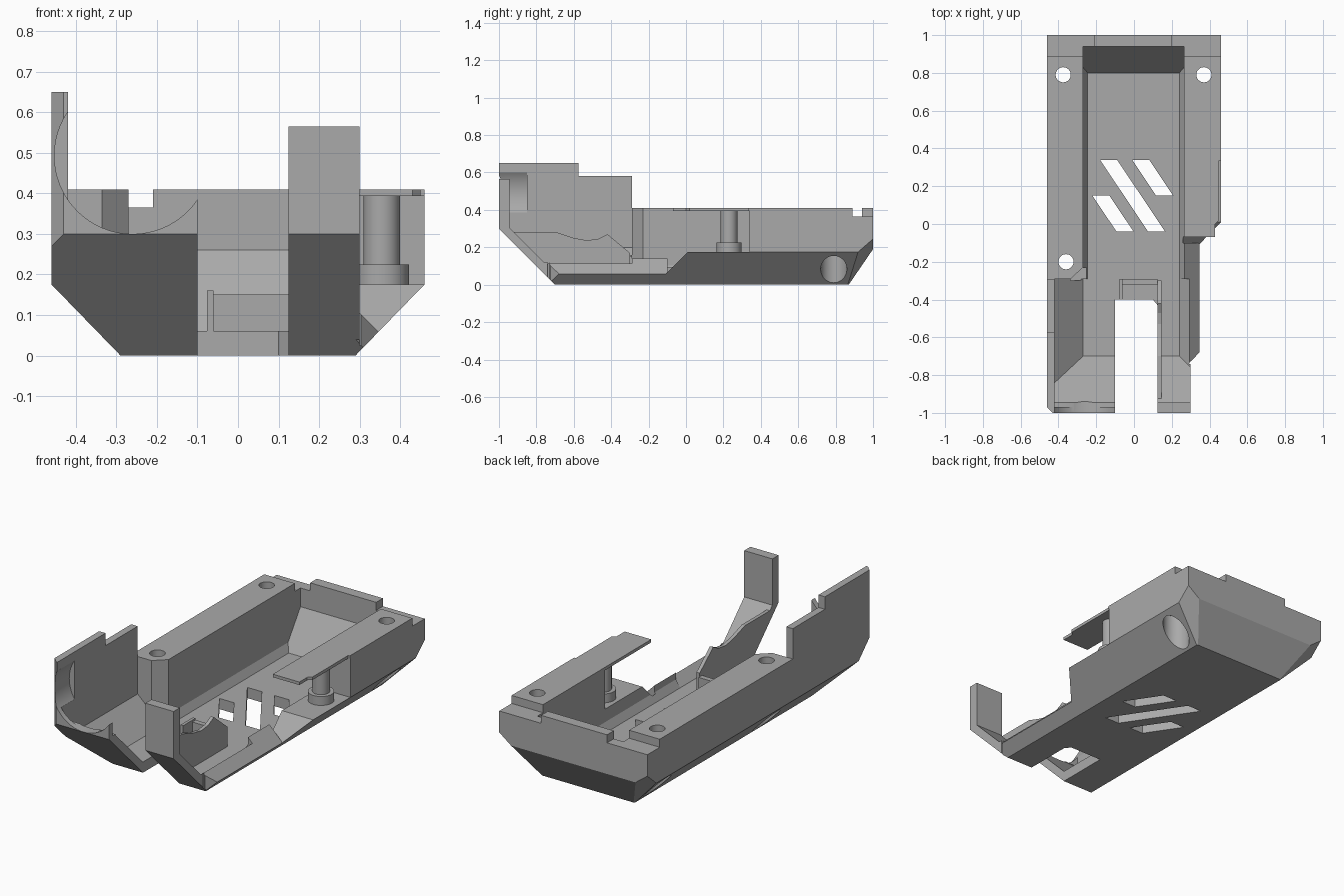
import bpy
import bmesh
from mathutils import Vector

cube = bpy.data.objects.get("Cube")
if cube:
    bpy.data.objects.remove(cube, do_unlink=True)

grey = bpy.data.materials.new("plain grey")
grey.use_nodes = True
GREY = (0.4, 0.4, 0.4, 1)
grey.diffuse_color = GREY
grey.node_tree.nodes["Principled BSDF"].inputs["Base Color"].default_value = GREY


def to_object(name, bm):
    bmesh.ops.recalc_face_normals(bm, faces=bm.faces)
    mesh = bpy.data.meshes.new(name)
    bm.to_mesh(mesh)
    bm.free()
    mesh.materials.append(grey)
    ob = bpy.data.objects.new(name, mesh)
    bpy.context.collection.objects.link(ob)
    return ob


def block(name, lo, hi, planes=()):
    """Box trimmed by planes, each (point, outward normal)."""
    bm = bmesh.new()
    bmesh.ops.create_cube(bm, size=1)
    for v in bm.verts:
        v.co = [lo[i] if v.co[i] < 0 else hi[i] for i in range(3)]
    for co, no in planes:
        geom = bm.verts[:] + bm.edges[:] + bm.faces[:]
        bmesh.ops.bisect_plane(bm, geom=geom, plane_co=co, plane_no=no, clear_outer=True)
        bmesh.ops.holes_fill(bm, edges=[e for e in bm.edges if e.is_boundary])
    return to_object(name, bm)


def prism(name, axis, points, lo, hi):
    """Outline in the two other axes, extruded along one axis."""
    bm = bmesh.new()
    verts = []
    for p in points:
        co = list(p)
        co.insert(axis, lo)
        verts.append(bm.verts.new(co))
    face = bm.faces.new(verts)
    new = bmesh.ops.extrude_face_region(bm, geom=[face])["geom"]
    shift = Vector((0, 0, 0))
    shift[axis] = hi - lo
    bmesh.ops.translate(bm, vec=shift, verts=[g for g in new if isinstance(g, bmesh.types.BMVert)])
    return to_object(name, bm)


def rod(name, x, y, r, z0, z1):
    bpy.ops.mesh.primitive_cylinder_add(vertices=48, radius=r, depth=z1 - z0,
                                        location=(x, y, (z0 + z1) / 2))
    ob = bpy.context.object
    ob.name = name
    ob.data.materials.append(grey)
    return ob


def cut(target, cutter, operation="DIFFERENCE"):
    mod = target.modifiers.new("cut", "BOOLEAN")
    mod.operation = operation
    mod.solver = "EXACT"
    mod.object = cutter
    bpy.context.view_layer.objects.active = target
    bpy.ops.object.modifier_apply(modifier=mod.name)
    bpy.data.objects.remove(cutter, do_unlink=True)


# Outer body with sloping underside and trimmed corners
hull = [((-.29, 0, 0), (-.175, 0, -.17)), ((.29, 0, 0), (.175, 0, -.17)),
        ((0, -.7, 0), (0, -1, -1)), ((0, .87, 0), (0, .19, -.13)),
        ((-.46, -.97, 0), (-1, -1, 0))]
for s in (-1, 1):
    a, b, c = Vector((s * .46, .92, .175)), Vector((s * .29, .865, 0)), Vector((s * .40, 1, .2))
    n = (b - a).cross(c - a)
    hull.append((a, n if n.y > 0 else -n))
shell = block("shell", (-.46, -1, 0), (.46, 1, .65), hull)

# Main bay and front bay
cut(shell, block("main_bay", (-.27, -.3, .06), (.265, .94, 2),
                 [((0, .8, .06), (0, .2, -.14)), ((-.245, 0, .06), (-1, 0, -.6)),
                  ((.24, 0, .06), (1, 0, -.6))]))
cut(shell, block("front_bay", (-.42, -.945, .06), (.265, -.29, 2),
                 [((-.27, 0, .06), (-.14, 0, -.15)), ((0, -.7, .06), (0, -1, -1)),
                  ((.24, 0, .06), (1, 0, -1))]))
cut(shell, block("front_bay_side", (.2, -.945, .06), (.4, -.29, 2),
                 [((0, -.7, .06), (0, -1, -1)), ((.24, 0, .06), (1, 0, -1))]))
cut(shell, prism("bay_corner", 2, [(-.335, -.3), (-.335, -.29), (-.27, -.23), (-.2, -.23), (-.2, -.3)], .07, 2))
cut(shell, block("thin_front", (-.42, -.97, .31), (-.05, -.9, 2)))

# Open right side: low edge, ramp and gap under the top plate
cut(shell, block("low_edge", (.2, -.73, -.1), (1, -.07, 2),
                 [((.345, 0, .06), (-1, 0, -1)), ((0, -.1, .065), (0, 1, -1))]))
cut(shell, prism("side_gap", 0, [(-.1, .065), (.01, .175), (.34, .175), (.34, .393), (-.1, .393)], .26, 1))
cut(shell, block("front_trim", (.3, -2, -1), (1, -.725, 2)))
cut(shell, prism("edge_chamfer", 2, [(.29, -.74), (.355, -.67), (.5, -.67), (.5, -.74)], -1, 2))
cut(shell, prism("plate_trim", 2, [(.43, -.2), (.43, 0), (.45, .02), (.45, .335), (.6, .335), (.6, -.2)], .3, .5))

# Stepped top heights
cut(shell, block("rear_top", (-2, -.29, .41), (2, 2, 2)))
cut(shell, block("wall_step", (-2, -.575, .58), (-.3, 0, 2)))
cut(shell, block("front_left_top", (-.42, -2, .385), (-.05, -.9, 2)))
cut(shell, block("column_top", (0, -2, .565), (2, -.9, 2)))
for lo, hi in ((-2, -.21), (.2, 2)):
    cut(shell, block("rear_ledge", (lo, .89, .365), (hi, 2, 2)))

# Front slot and round scoop in the front wall
cut(shell, prism("slot", 2, [(-.1, -2), (.125, -2), (.125, -.43), (.1, -.4), (-.1, -.4)], -1, 2))
bpy.ops.mesh.primitive_cylinder_add(vertices=64, radius=.193, depth=.3,
                                    location=(-.26, -1, .493), rotation=(1.570796, 0, 0))
cut(shell, bpy.context.object)

# Screw holes with recesses below
for x, y in ((-.375, .79), (.37, .79), (-.36, -.2)):
    cut(shell, rod("recess", x, y, .07, -.2, .22))
    cut(shell, rod("screw_hole", x, y, .04, -.3, .6))

# Slanted floor vents
for x, top, bottom in ((-.18, .34, -.04), (-.01, .34, .15), (-.22, .15, -.04)):
    run = (top - bottom) * .67
    cut(shell, prism("vent", 2, [(x, top), (x + .09, top), (x + .09 + run, bottom), (x + run, bottom)], -1, .5))

# Scalloped rib beside the slot
rib = prism("scalloped_rib", 0,
            [(-.98, .3), (-.7, .02), (-.4, .02), (-.4, .06), (-.3, .06), (-.3, .17), (-.42, .27),
             (-.47, .245), (-.53, .237), (-.6, .25), (-.7, .283), (-.96, .283)], .125, .145)

# Frame behind the slot
lip = block("slot_lip", (-.075, -.32, .05), (.125, -.29, .15))
post_rib = block("slot_rib", (-.077, -.4, .05), (-.06, -.29, .16))

# Post carrying the top plate
post = rod("post", .355, .23, .045, .17, .4)
collar = rod("post_collar", .355, .23, .067, .17, .225)

for ob in (shell, post, collar):
    bpy.ops.object.select_all(action="DESELECT")
    ob.select_set(True)
    bpy.context.view_layer.objects.active = ob
    bpy.ops.object.shade_smooth_by_angle(angle=.4)
